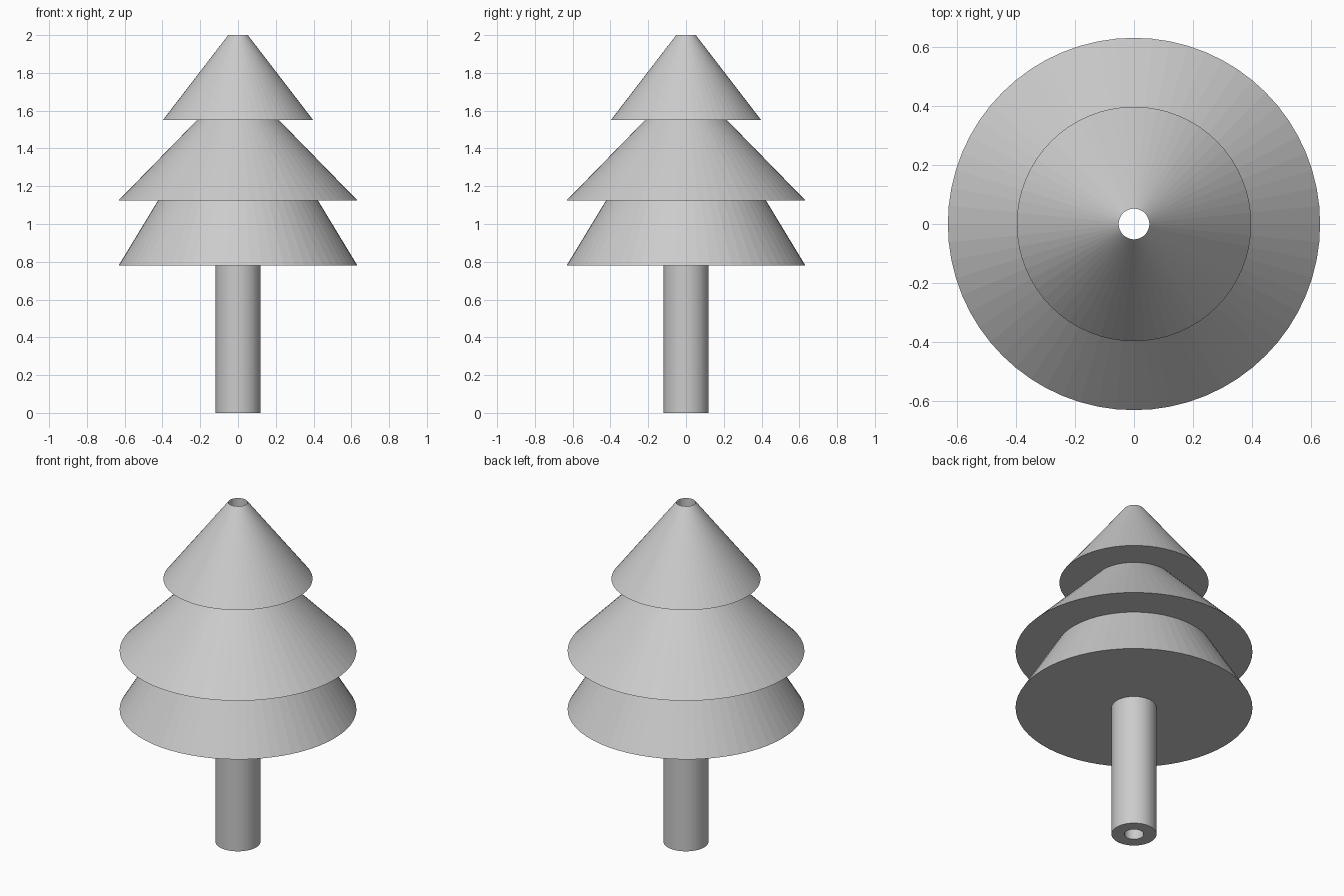
import bpy
import bmesh
import math
from mathutils import Vector

cube = bpy.data.objects.get("Cube")
if cube:
    bpy.data.objects.remove(cube, do_unlink=True)

SIDES = 64
BORE = 0.052

grey = bpy.data.materials.new("plain grey")
grey.use_nodes = True
colour = (0.6, 0.6, 0.6, 1)
grey.diffuse_color = colour
grey.node_tree.nodes["Principled BSDF"].inputs["Base Color"].default_value = colour


def lathe(name, profile):
    """Revolve a closed (radius, height) profile around the z axis."""
    bm = bmesh.new()
    verts = [bm.verts.new((r, 0, z)) for r, z in profile]
    edges = [bm.edges.new((v, verts[(i + 1) % len(verts)]))
             for i, v in enumerate(verts)]
    bmesh.ops.spin(bm, geom=verts + edges, cent=Vector(), axis=(0, 0, 1),
                   angle=math.tau, steps=SIDES, use_merge=True)
    bmesh.ops.remove_doubles(bm, verts=bm.verts, dist=0.0001)
    bmesh.ops.recalc_face_normals(bm, faces=bm.faces)
    mesh = bpy.data.meshes.new(name)
    bm.to_mesh(mesh)
    bm.free()
    mesh.materials.append(grey)
    obj = bpy.data.objects.new(name, mesh)
    bpy.context.collection.objects.link(obj)
    return obj


def bored_frustum(name, z0, r0, z1, r1):
    """Cone section with the central bore; its top may narrow to the bore."""
    profile = [(BORE, z0), (r0, z0), (r1, z1)]
    if r1 > BORE:
        profile.append((BORE, z1))
    return lathe(name, profile)


# Straight trunk with three stacked foliage tiers, bored through
bored_frustum("trunk", 0, 0.12, 0.78, 0.12)
bored_frustum("lower_foliage", 0.78, 0.632, 1.125, 0.423)
bored_frustum("middle_foliage", 1.125, 0.632, 1.55, 0.217)
bored_frustum("top_foliage", 1.55, 0.398, 2.0, BORE)
